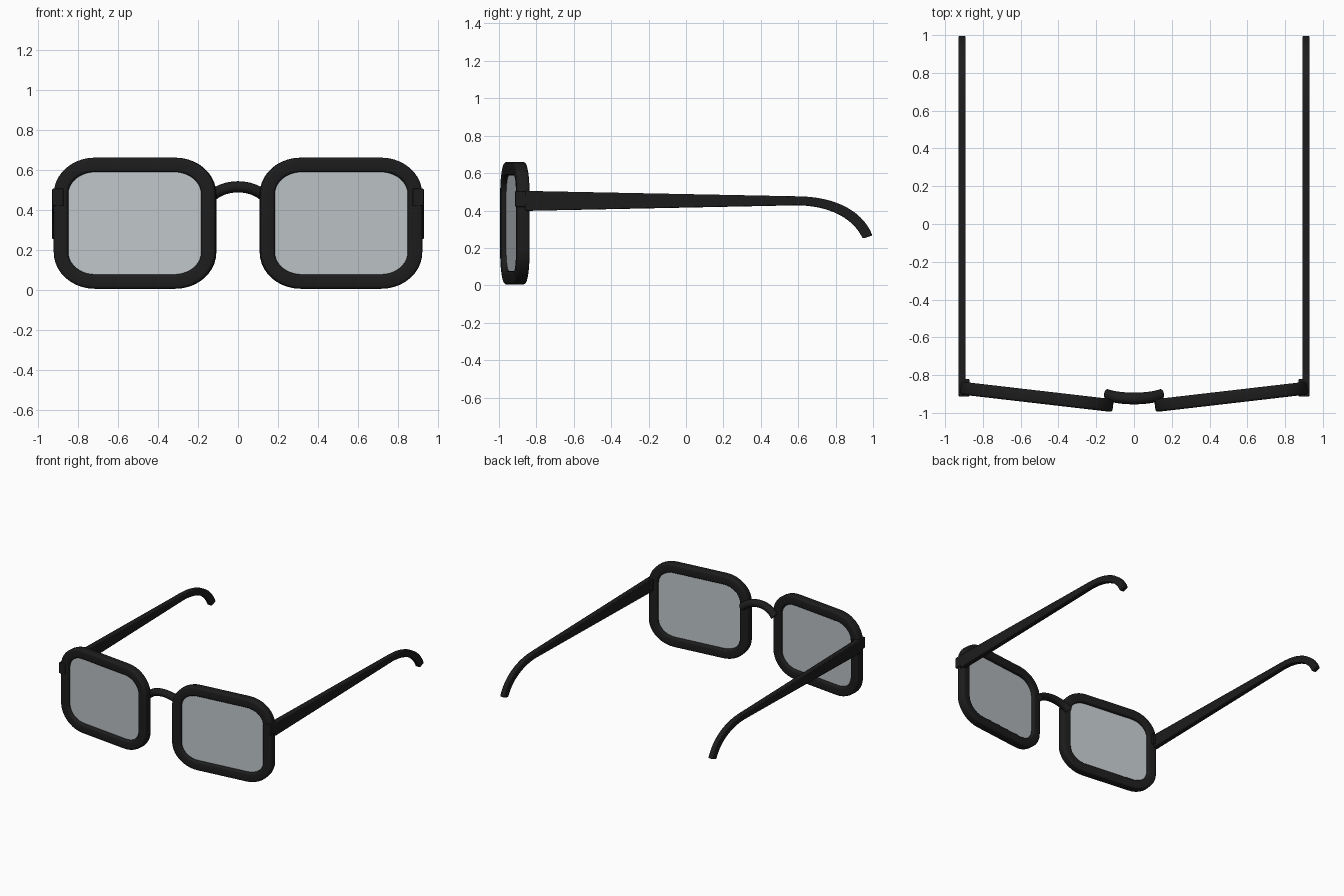
import bpy, bmesh, math
from mathutils import Matrix, Vector
from mathutils.geometry import interpolate_bezier

if "Cube" in bpy.data.objects:
    bpy.data.objects.remove(bpy.data.objects["Cube"])


def material(name, color):
    m = bpy.data.materials.new(name)
    m.diffuse_color = color
    m.use_nodes = True
    m.node_tree.nodes["Principled BSDF"].inputs["Base Color"].default_value = m.diffuse_color
    return m


BLACK = material("black_plastic", (0.012, 0.012, 0.012, 1))
GLASS = material("lens_grey", (0.52, 0.56, 0.58, 1))

# Lens pair placement: each rim is turned slightly back toward the temple
RIM_POSE = Matrix.Translation((0.515, -0.915, 0.332)) @ Matrix.Rotation(math.radians(6.6), 4, 'Z')


def rounded_rect(hw, hh, rx, rz, steps=10):
    pts = []
    for q, (sx, sz) in enumerate([(1, 1), (-1, 1), (-1, -1), (1, -1)]):
        for i in range(steps + 1):
            a = math.pi / 2 * (q + i / steps)
            pts.append((sx * (hw - rx) + rx * math.cos(a), sz * (hh - rz) + rz * math.sin(a)))
    return pts


def finish(name, bm, mat, mirror=True, bevel=0):
    bmesh.ops.recalc_face_normals(bm, faces=bm.faces)
    me = bpy.data.meshes.new(name)
    bm.to_mesh(me)
    bm.free()
    ob = bpy.data.objects.new(name, me)
    bpy.context.collection.objects.link(ob)
    me.materials.append(mat)
    bpy.ops.object.select_all(action='DESELECT')
    bpy.context.view_layer.objects.active = ob
    ob.select_set(True)
    bpy.ops.object.shade_smooth_by_angle(angle=math.radians(35))
    if bevel:
        b = ob.modifiers.new("Bevel", 'BEVEL')
        b.width, b.segments, b.limit_method = bevel, 2, 'ANGLE'
        b.angle_limit = math.radians(50)
    if mirror:
        ob.modifiers.new("Mirror", 'MIRROR').use_mirror_merge = False
    return ob


def bridge_loops(bm, loops, closed):
    n = len(loops[0])
    last = len(loops) if closed else len(loops) - 1
    for k in range(last):
        a, b = loops[k], loops[(k + 1) % len(loops)]
        for i in range(n):
            j = (i + 1) % n
            bm.faces.new((a[i], a[j], b[j], b[i]))
    if not closed:
        bm.faces.new(loops[0])
        bm.faces.new(loops[-1])


# Rims: bevelled rectangular section carried around a rounded rectangle
bm = bmesh.new()
T, D, C = 0.072, 0.034, 0.014      # section width, half depth, edge rounding
section = []
for cx, cy, a0 in [(T - C, D - C, 0), (C, D - C, 90), (C, C - D, 180), (T - C, C - D, 270)]:
    for k in range(4):
        a = math.radians(a0 + 30 * k)
        section.append((cx + C * math.cos(a), cy + C * math.sin(a)))
loops = []
for d, y in section:
    o = rounded_rect(0.335 + d, 0.256 + d, 0.135 + d, 0.11 + d)
    loops.append([bm.verts.new(RIM_POSE @ Vector((x, y, z))) for x, z in o])
bridge_loops(bm, loops, True)
finish("rim", bm, BLACK)

# Lenses: thin plates set in the middle of the rims
bm = bmesh.new()
o = rounded_rect(0.345, 0.266, 0.145, 0.12)
loops = [[bm.verts.new(RIM_POSE @ Vector((x, y, z))) for x, z in o] for y in (-0.008, 0.008)]
bridge_loops(bm, loops, False)
finish("lens", bm, GLASS)

# Nose bridge: oval tube along a shallow arch
bm = bmesh.new()
path = interpolate_bezier(Vector((-0.14, -0.905, 0.46)), Vector((-0.07, -0.93, 0.532)),
                          Vector((0.07, -0.93, 0.532)), Vector((0.14, -0.905, 0.46)), 17)
loops = []
for i, p in enumerate(path):
    t = path[min(i + 1, 16)] - path[max(i - 1, 0)]
    up = Vector((-t.z, 0, t.x)).normalized()
    loops.append([bm.verts.new(p + up * 0.028 * math.sin(a) + Vector((0, 0.031 * math.cos(a), 0)))
                  for a in (2 * math.pi * k / 16 for k in range(16))])
bridge_loops(bm, loops, False)
finish("nose_bridge", bm, BLACK, mirror=False)

# Temples: tapering arms ending in an ear hook
bm = bmesh.new()


def edge(start, p, h1, h2, end):
    return [start] + [tuple(v) for v in interpolate_bezier(*[Vector(q) for q in (p, h1, h2, end)], 16)]


top = edge((-0.86, 0.505), (0.6, 0.476), (0.78, 0.474), (0.94, 0.41), (0.997, 0.267))
low = edge((-0.86, 0.398), (0.6, 0.428), (0.75, 0.425), (0.89, 0.37), (0.945, 0.25))
loops = [[bm.verts.new((x, q[0], q[1])) for x, q in
          ((0.891, a), (0.93, a), (0.93, b), (0.891, b))] for a, b in zip(top, low)]
bridge_loops(bm, loops, False)
finish("temple", bm, BLACK, bevel=0.006)

# Hinge blocks joining rims and temples
bm = bmesh.new()
bmesh.ops.create_cube(bm, size=1, matrix=Matrix.Translation((0.9, -0.867, 0.462))
                      @ Matrix.Diagonal((0.056, 0.092, 0.085, 1)))
finish("hinge", bm, BLACK, bevel=0.004)
